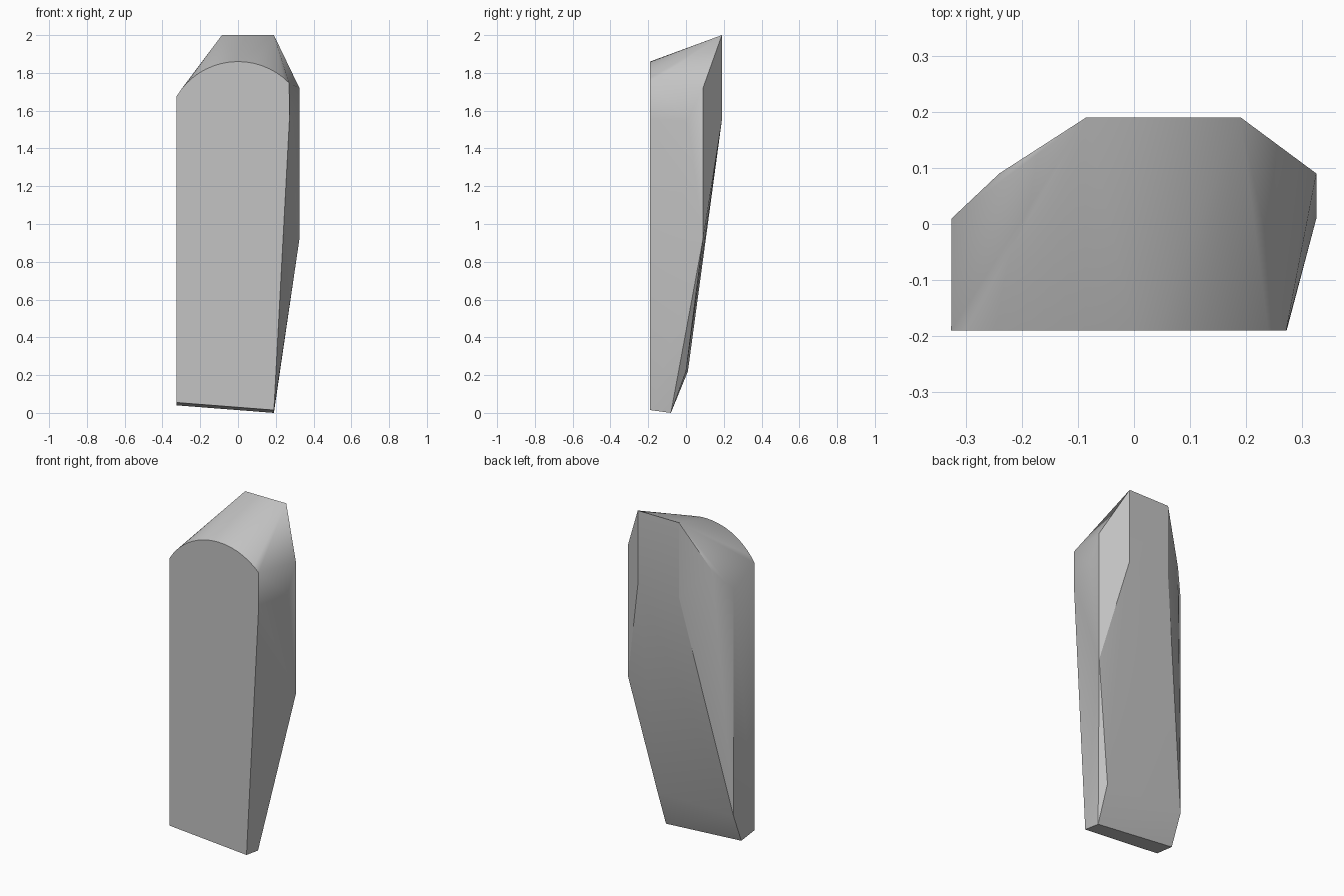
import bpy
import bmesh
from math import sin, cos, radians

cube = bpy.data.objects.get("Cube")
if cube:
    bpy.data.objects.remove(cube)

# Plain grey stone
stone = bpy.data.materials.new("grey_stone")
stone.use_nodes = True
grey = (0.55, 0.55, 0.55, 1)
stone.diffuse_color = grey
stone.node_tree.nodes["Principled BSDF"].inputs["Base Color"].default_value = grey

LEFT, RIGHT, FRONT, BACK = -0.325, 0.325, -0.19, 0.19

# Front face: slanted foot, leaning right edge, rounded arch on top
front = [(LEFT, FRONT, 0.055), (0.19, FRONT, 0.015), (0.272, FRONT, 1.55)]
radius, centre_z, steps = 0.38, 1.48, 16
for i in range(steps + 1):
    a = radians(-59 + i * (59 + 45.5) / steps)
    front.append((radius * sin(a), FRONT, centre_z + radius * cos(a)))

# Raised back panel
back = [(x, BACK, z) for x in (-0.085, 0.19) for z in (1.55, 2.0)]

# Chipped sides and tapered foot
sides = [(LEFT, 0.01, 0.22), (LEFT, 0.01, 1.59), (-0.24, 0.09, 1.71),
         (RIGHT, 0.09, 0.92), (RIGHT, 0.09, 1.72), (RIGHT, 0.01, 1.55)]
foot = [(LEFT, -0.065, 0.04), (0.19, -0.08, 0.0), (0.19, 0.0, 0.22)]

# Wrap all the profile points in one faceted block
bm = bmesh.new()
for p in front + back + sides + foot:
    bm.verts.new(p)
hull = bmesh.ops.convex_hull(bm, input=bm.verts)
loose = [v for v in bm.verts if not v.link_faces]
bmesh.ops.delete(bm, geom=loose, context="VERTS")
bmesh.ops.dissolve_limit(bm, angle_limit=radians(0.5), verts=bm.verts, edges=bm.edges)
bmesh.ops.recalc_face_normals(bm, faces=bm.faces)

mesh = bpy.data.meshes.new("stone_slab")
bm.to_mesh(mesh)
bm.free()
mesh.materials.append(stone)
slab = bpy.data.objects.new("stone_slab", mesh)
bpy.context.collection.objects.link(slab)

# Soft shading with crisp corners
bpy.ops.object.select_all(action="DESELECT")
slab.select_set(True)
bpy.context.view_layer.objects.active = slab
bpy.ops.object.shade_smooth_by_angle(angle=radians(30))
